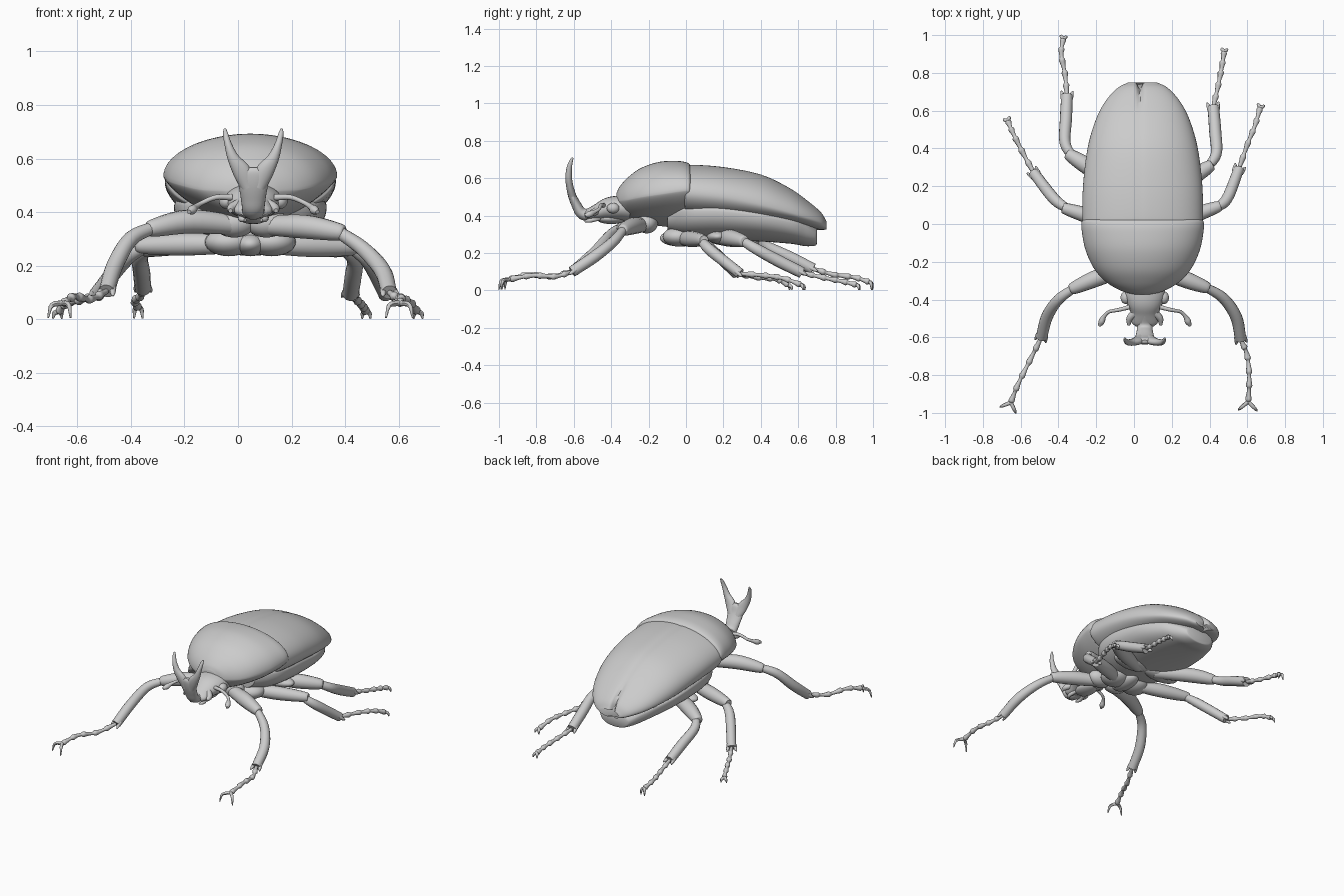
import bpy, math
from mathutils import Vector

CX = 0.046  # body centre line


def spline(rows, steps):
    """Catmull-Rom through rows of numbers."""
    rows = [Vector(r) for r in rows]
    ext = [2 * rows[0] - rows[1]] + rows + [2 * rows[-1] - rows[-2]]
    out = []
    for i in range(1, len(ext) - 2):
        a, b, c, d = ext[i - 1:i + 3]
        for k in range(steps):
            t = k / steps
            out.append(0.5 * (2 * b + (c - a) * t + (2 * a - 5 * b + 4 * c - d) * t * t
                              + (3 * b - a - 3 * c + d) * t ** 3))
    return out + [rows[-1]]


def skin(name, rings):
    n = len(rings[0])
    verts = [v for r in rings for v in r]
    faces = [(i * n + j, i * n + (j + 1) % n, (i + 1) * n + (j + 1) % n, (i + 1) * n + j)
             for i in range(len(rings) - 1) for j in range(n)]
    faces += [tuple(reversed(range(n))), tuple(range(len(verts) - n, len(verts)))]
    me = bpy.data.meshes.new(name)
    me.from_pydata(verts, [], faces)
    ob = bpy.data.objects.new(name, me)
    bpy.context.collection.objects.link(ob)
    return ob


def tube(name, pts, steps=5, hint=(0.13, 0.21, 1), sides=14):
    """Sweep an ellipse along points (x, y, z, radius across[, radius deep])."""
    rows = [tuple(p) if len(p) == 5 else tuple(p) + (p[3],) for p in pts]
    s = spline(rows, steps)
    rings = []
    for i, r in enumerate(s):
        p = Vector(r[:3])
        t = (Vector(s[min(i + 1, len(s) - 1)][:3]) - Vector(s[max(i - 1, 0)][:3])).normalized()
        u = Vector(hint)
        u = (u - t * u.dot(t)).normalized()
        w = t.cross(u)
        rings.append([p + u * r[3] * math.cos(a) + w * r[4] * math.sin(a)
                      for a in (2 * math.pi * k / sides for k in range(sides))])
    return skin(name, rings)


def shell(name, rows, top=2.0, bottom=2.0, steps=6, sides=72):
    """Loft body sections (y, half width, z top, z widest, z bottom)."""
    rings = []
    for y, hw, zt, zm, zb in spline(rows, steps):
        ring = []
        for k in range(sides):
            a = -2 * math.pi * k / sides
            c, s = math.cos(a), math.sin(a)
            e = 2 / (top if s > 0 else bottom)
            h = zt - zm if s > 0 else zm - zb
            ring.append(Vector((CX + hw * math.copysign(abs(c) ** e, c), y,
                                zm + h * math.copysign(abs(s) ** e, s))))
        rings.append(ring)
    return skin(name, rings)


def ball(name, loc, scale):
    bpy.ops.mesh.primitive_uv_sphere_add(segments=24, ring_count=14, location=loc)
    ob = bpy.context.object
    ob.name, ob.scale = name, scale
    return ob


# Wing cases with a seam and a notch at the tip
wings = shell("wing_cases", [
    (-.01, .303, .655, .53, .40), (.02, .318, .672, .52, .38), (.2, .316, .66, .50, .37),
    (.4, .292, .62, .46, .36), (.55, .249, .55, .42, .35), (.65, .197, .48, .39, .335),
    (.72, .133, .42, .365, .325), (.75, .075, .373, .345, .325)], sides=96)
for v in wings.data.vertices:
    g = math.exp(-((v.co.x - CX + 0.015) / 0.014) ** 2)
    if v.co.z > 0.35:
        v.co.z -= 0.003 * g
    v.co.y -= 0.035 * g * max(0, (v.co.y - 0.6) / 0.15)

# Pronotum dome and the body underneath
shell("pronotum", [
    (-.372, .05, .52, .48, .45), (-.355, .11, .555, .48, .42), (-.31, .19, .605, .485, .385),
    (-.24, .255, .655, .50, .36), (-.14, .302, .688, .515, .345), (-.04, .322, .692, .53, .335),
    (.01, .323, .682, .535, .34), (.025, .308, .665, .535, .36)], bottom=1.35)
shell("abdomen", [
    (-.10, .15, .48, .40, .31), (-.02, .23, .5, .42, .285), (.06, .27, .5, .425, .274),
    (.2, .285, .5, .42, .27), (.4, .264, .45, .395, .262), (.56, .208, .42, .36, .25),
    (.64, .155, .38, .33, .237), (.69, .11, .345, .30, .24), (.70, .09, .335, .295, .25)], bottom=2.2)
ball("breast_plate", (CX, -.03, .28), (.06, .11, .045))
for s in (-1, 1):
    ball("middle_coxa", (CX + s * .08, -.04, .288), (.09, .085, .053))
    ball("front_coxa", (CX + s * .06, -.21, .36), (.08, .06, .055))
    ball("hind_coxa", (CX + s * .12, .17, .288), (.13, .06, .038))

# Head, eyes, snout and mouthparts
HX = 0.057
tube("head", [(HX, -.30, .44, .10, .07), (HX, -.37, .44, .108, .066), (HX, -.42, .435, .095, .06),
              (HX, -.47, .42, .075, .045), (HX, -.52, .405, .07, .03), (HX, -.54, .40, .05, .02)],
     hint=(1, 0, 0), sides=24)
ball("chin", (HX, -.40, .385), (.06, .08, .03))
for s in (-1, 1):
    ball("eye", (HX + s * .10, -.39, .44), (.028, .034, .028))
    tube("snout_corner", [(HX + s * .05, -.47, .43, .022), (HX + s * .08, -.50, .415, .018),
                          (HX + s * .085, -.535, .405, .008)])
    tube("feeler_palp", [(HX + s * .03, -.45, .39, .012), (HX + s * .045, -.51, .375, .012),
                         (HX + s * .03, -.54, .37, .006)])
    # Antenna with a clubbed tip
    tube("antenna", [(HX + s * .08, -.44, .455, .012), (HX + s * .14, -.455, .455, .010),
                     (HX + s * .19, -.465, .435, .009), (HX + s * .215, -.49, .42, .011),
                     (HX + s * .228, -.515, .408, .017), (HX + s * .24, -.54, .40, .008)])
    # Horn prong
    tube("horn_prong", [(HX + s * .02, -.605, .495, .028, .022), (HX + s * .042, -.62, .55, .034, .02),
                        (HX + s * .074, -.627, .60, .022, .018), (HX + s * .093, -.625, .65, .014, .015),
                        (HX + s * .103, -.615, .69, .010, .010), (HX + s * .106, -.605, .71, .005, .005)],
         hint=(1, 0, 0))
tube("horn_stem", [(HX, -.46, .43, .05, .04), (HX, -.52, .405, .042, .034), (HX, -.56, .415, .042, .03),
                   (HX, -.585, .455, .047, .026), (HX, -.608, .505, .055, .022),
                   (HX, -.62, .55, .055, .018), (HX, -.623, .568, .025, .008)],
     hint=(1, 0, 0), sides=20)


def leg(name, femur, tibia, tarsus, r, claw):
    """Thick femur, flared tibia with spurs, beaded tarsus and two claws."""
    a, b, c = femur
    tube(name + "_femur", [(*a, r * .8), (*b, r), (*c, r * .72),
                           tuple(Vector(c) + (Vector(c) - Vector(b)).normalized() * .02) + (r * .3,)])
    n = len(tibia) - 1
    tube(name + "_tibia", [(*p, r * (.5 + .2 * min(1, 2 * i / n) - (.04 if i == n else 0)))
                           for i, p in enumerate(tibia)])
    d = (Vector(tibia[-1]) - Vector(tibia[-2])).normalized()
    p = d.cross(Vector((0, 0, 1))).normalized()
    for s in (-1, 1):
        q = Vector(tibia[-1]) + p * s * r * .45
        tube(name + "_spur", [(*(q - d * .02), .012), (*(q + d * .01 + p * s * .005), .010),
                              (*(q + d * .028 + p * s * .010), .003)], sides=8)
    path = spline([tibia[-1]] + tarsus, 30)
    beads = []
    for k in range(5):
        for f, rad in ((.08, .010), (.55, .013), (.88, .017)):
            beads.append((*path[int((k + f) / 5 * (len(path) - 1))], rad))
    tube(name + "_tarsus", beads + [(*path[-1], .011)], steps=3, sides=10)
    e = path[-1]
    d = e - path[-12]
    d.z = 0
    d.normalize()
    p = Vector((-d.y, d.x, 0))
    for s in (-1, 1):
        mid = e + d * claw * .7 + p * s * claw * .75
        tip = e + d * claw * .95 + p * s * claw
        mid.z, tip.z = max(.012, e.z - .008), max(.002, e.z - .055)
        tube(name + "_claw", [(*e, .011), (*mid, .009), (*tip, .003)], sides=8)


leg("left_front_leg", [(0, -.22, .35), (-.18, -.28, .365), (-.32, -.34, .34)],
    [(-.31, -.335, .345), (-.40, -.40, .30), (-.46, -.49, .20), (-.49, -.60, .105)],
    [(-.55, -.72, .075), (-.61, -.84, .085), (-.652, -.945, .06)], .045, .045)
leg("right_front_leg", [(.1, -.22, .35), (.25, -.285, .345), (.38, -.335, .325)],
    [(.37, -.33, .33), (.47, -.39, .26), (.54, -.49, .18), (.565, -.61, .10)],
    [(.60, -.70, .075), (.61, -.82, .08), (.605, -.94, .06)], .045, .05)
leg("left_middle_leg", [(-.02, -.03, .28), (-.2, .03, .28), (-.36, .08, .275)],
    [(-.34, .075, .275), (-.42, .13, .225), (-.53, .27, .09)],
    [(-.59, .38, .07), (-.64, .48, .06), (-.668, .545, .03)], .043, .018)
leg("right_middle_leg", [(.1, -.03, .28), (.27, .03, .275), (.44, .09, .27)],
    [(.42, .08, .27), (.49, .13, .215), (.555, .29, .09)],
    [(.60, .42, .08), (.64, .52, .065), (.668, .615, .03)], .043, .018)
leg("left_hind_leg", [(-.02, .17, .285), (-.22, .29, .285), (-.34, .365, .265)],
    [(-.325, .355, .27), (-.365, .43, .235), (-.36, .56, .175), (-.355, .68, .115)],
    [(-.365, .79, .085), (-.385, .90, .07), (-.375, .98, .045)], .046, .016)
leg("right_hind_leg", [(.1, .16, .285), (.28, .235, .28), (.40, .305, .265)],
    [(.385, .295, .27), (.435, .37, .225), (.43, .49, .16), (.42, .62, .095)],
    [(.445, .73, .07), (.465, .83, .05), (.477, .912, .03)], .046, .016)

# Smooth shading everywhere
bpy.ops.object.select_all(action='SELECT')
bpy.context.view_layer.objects.active = wings
bpy.ops.object.shade_smooth_by_angle(angle=math.radians(45))
